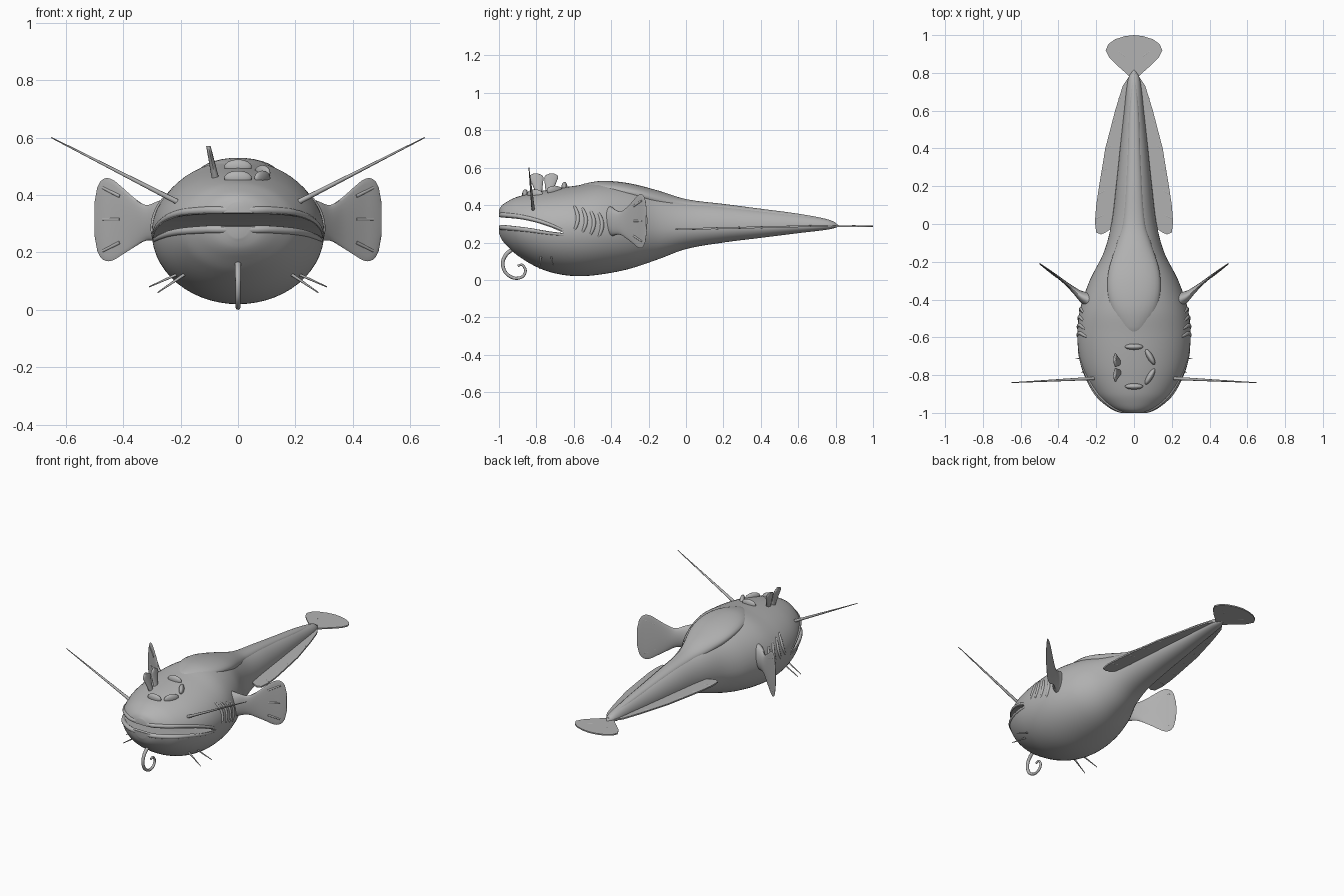
import bpy, bmesh, math
from mathutils import Vector

if "Cube" in bpy.data.objects:
    bpy.data.objects.remove(bpy.data.objects["Cube"])

skin = bpy.data.materials.new("grey_skin")
skin.diffuse_color = (0.45, 0.45, 0.45, 1)
skin.use_nodes = True
skin.node_tree.nodes["Principled BSDF"].inputs["Base Color"].default_value = skin.diffuse_color

# y, half width, top z, bottom z, height of the widest point
BODY = [(-1.0, .045, .375, .25, .315), (-.985, .10, .398, .215, .31), (-.95, .155, .422, .175, .30),
        (-.9, .205, .445, .13, .29), (-.8, .26, .47, .07, .28), (-.7, .29, .488, .035, .272),
        (-.58, .30, .505, .02, .27), (-.45, .285, .522, .03, .27), (-.3, .235, .508, .06, .27),
        (-.15, .16, .47, .11, .272), (0, .12, .425, .165, .275), (.2, .095, .40, .20, .28),
        (.4, .074, .375, .225, .283), (.6, .052, .35, .25, .286), (.75, .035, .325, .268, .288),
        (.8, .02, .307, .278, .289), (.815, .004, .293, .284, .289)]


def interp(table, t):
    """Smooth interpolation of table rows keyed by their first value."""
    n = len(table)
    i = 0
    while i < n - 2 and t > table[i + 1][0]:
        i += 1
    a, b = table[i], table[i + 1]
    p, q = table[max(i - 1, 0)], table[min(i + 2, n - 1)]
    h = b[0] - a[0]
    s = min(max((t - a[0]) / h, 0), 1)
    out = []
    for k in range(1, len(a)):
        m0 = (b[k] - p[k]) / (b[0] - p[0]) * h
        m1 = (q[k] - a[k]) / (q[0] - a[0]) * h
        out.append((2*s**3 - 3*s*s + 1) * a[k] + (s**3 - 2*s*s + s) * m0
                   + (3*s*s - 2*s**3) * b[k] + (s**3 - s*s) * m1)
    return out


def half_x(y, z):
    """Half width of the body at a given length and height."""
    w, top, bot, zc = interp(BODY, y)
    r = (z - zc) / ((top - zc) if z > zc else (zc - bot))
    return w * math.sqrt(max(0, 1 - min(1, abs(r)) ** 2))


def add(name, bm):
    bmesh.ops.recalc_face_normals(bm, faces=bm.faces)
    me = bpy.data.meshes.new(name)
    bm.to_mesh(me)
    bm.free()
    me.materials.append(skin)
    ob = bpy.data.objects.new(name, me)
    bpy.context.collection.objects.link(ob)
    return ob


def loft(name, rings):
    bm = bmesh.new()
    vs = [[bm.verts.new(p) for p in r] for r in rings]
    n = len(rings[0])
    for a, b in zip(vs, vs[1:]):
        for i in range(n):
            j = (i + 1) % n
            bm.faces.new((a[i], a[j], b[j], b[i]))
    bm.faces.new(vs[0])
    bm.faces.new(vs[-1])
    return add(name, bm)


def prism(name, outline, offset):
    """Flat outline thickened along an offset vector, centred on it."""
    o = Vector(offset) / 2
    return loft(name, [[Vector(p) - o for p in outline], [Vector(p) + o for p in outline]])


def tube(name, pts, r0, r1=None, smooth=False, ends=False):
    """Tapered round tube; smooth passes a spline through the points."""
    r1 = r0 if r1 is None else r1
    pts = [Vector(p) for p in pts]
    if smooth:
        table = [(i, *p) for i, p in enumerate(pts)]
        n = (len(pts) - 1) * 5
        pts = [Vector(interp(table, (len(pts) - 1) * i / n)) for i in range(n + 1)]
    rings, u = [], None
    for i, p in enumerate(pts):
        d = (pts[min(i + 1, len(pts) - 1)] - pts[max(i - 1, 0)]).normalized()
        u = d.orthogonal() if u is None else u - d * u.dot(d)
        u.normalize()
        v = d.cross(u)
        s = i / (len(pts) - 1)
        r = r0 + (r1 - r0) * s
        if ends:
            r *= .25 + .75 * math.sin(math.pi * s) ** .4 if 0 < s < 1 else .25
        rings.append([p + r * (math.cos(a) * u + math.sin(a) * v)
                      for a in (k * math.tau / 10 for k in range(10))])
    return loft(name, rings)


# Body
rings = []
for i in range(91):
    t = i / 90
    y = -1 + 1.815 * (t ** 1.5 if t < .9 else .9 ** 1.5 + (1 - .9 ** 1.5) * (t - .9) / .1)
    w, top, bot, zc = interp(BODY, y)
    ring = []
    for k in range(56):
        a = k * math.tau / 56
        s = math.sin(a)
        ring.append((w * math.cos(a), y, zc + s * ((top - zc) if s > 0 else (zc - bot))))
    rings.append(ring)
body = loft("body", rings)

# Mouth opening, cut through the front of the body
gap = [(-1.1, .338), (-.98, .337), (-.89, .327), (-.8, .307), (-.72, .28), (-.65, .25),
       (-.75, .262), (-.86, .278), (-.98, .29), (-1.1, .29)]
cutter = prism("mouth_cutter", [(0, y, z) for y, z in gap], (1, 0, 0))
mod = body.modifiers.new("mouth", 'BOOLEAN')
mod.operation, mod.object = 'DIFFERENCE', cutter
bpy.context.view_layer.objects.active = body
bpy.ops.object.modifier_apply(modifier="mouth")
bpy.data.objects.remove(cutter)

# Lips following the edges of the mouth
for name, rows in (("upper_lip", gap[1:6]), ("lower_lip", gap[5:9][::-1])):
    side = []
    for i in range(25):
        y = -.992 + .342 * (i / 24) ** 1.6
        z = interp(rows, max(y, -.98))[0] + (.01 if name == "upper_lip" else -.01)
        side.append((half_x(y, z) - .004, y + .006, z))
    path = [(-x, y, z) for x, y, z in side[::-1]] + side
    tube(name, path, .014, ends=True)

# Raised back ridge running to the tail
RIDGE = [(-.6, .01, -.015), (-.57, .06, 0), (-.5, .105, .006), (-.38, .138, .008), (-.25, .135, .008),
         (-.1, .09, .008), (0, .06, .007), (.3, .038, .006), (.6, .026, .004), (.8, .008, 0)]
rings = []
for i in range(50):
    y = -.6 + 1.4 * i / 49
    w, lift = interp(RIDGE, y)
    top = interp(BODY, y)[1]
    h = .045 * min(1, w / .09) + .004
    rings.append([(w * math.cos(a), y, top + lift - h + h * math.sin(a))
                  for a in (k * math.tau / 28 for k in range(28))])
loft("back_ridge", rings)

# Flat tail fin with rays
half = [(.015, .77), (.05, .805), (.09, .84), (.13, .88), (.15, .92), (.135, .953), (.1, .978), (.05, .994)]
outline = half + [(0, 1.0)] + [(-x, y) for x, y in half[::-1]]
prism("tail_fin", [(x, y, .288) for x, y in outline], (0, 0, .008))

# Pectoral fin sections: x, y, half thickness, middle z, half height
PECTORAL = [(.23, -.41, .045, .31, .085), (.28, -.385, .032, .308, .07), (.32, -.35, .02, .303, .062),
            (.36, -.315, .012, .304, .085), (.40, -.283, .009, .309, .115), (.44, -.253, .007, .313, .142),
            (.47, -.232, .006, .315, .140), (.49, -.217, .005, .316, .11), (.5, -.21, .003, .316, .055)]

for s, tag in ((1, "right"), (-1, "left")):
    rings = []
    for i in range(28):
        x = .23 + .27 * i / 27
        y, t, zc, h = interp(PECTORAL, x)
        rings.append([(s * x, y + t * math.cos(a), zc + h * math.sin(a))
                      for a in (k * math.tau / 24 for k in range(24))])
    loft(tag + "_pectoral_fin", rings)
    for k in (-1, 0, 1):
        tube(tag + "_pectoral_ray", [(s * .41, -.277, .315 + k * .08), (s * .47, -.233, .315 + k * .11)], .007, .005)
    tube(tag + "_tail_ray", [(s * .05, .89, .288), (s * .09, .83 + .09, .288)], .005, .004)

    # Long horizontal fin beside the tail, with rays
    edge = [(.1, -.01), (.15, -.045), (.175, -.055), (.2, -.045), (.207, .01), (.2, .1), (.185, .2),
            (.152, .4), (.1, .6), (.06, .73), (.02, .79), (.01, .7), (.04, .4), (.07, .1)]
    prism(tag + "_side_fin", [(s * x, y, .271 + .023 * (y + .06)) for x, y in edge], (0, 0, .009))
    for y, x in ((.03, .2), (.16, .187), (.28, .17), (.4, .147), (.54, .11), (.66, .078)):
        z = .271 + .023 * (y + .06)
        tube(tag + "_side_fin_ray", [(s * x, y, z), (s * x * .78, y + .02, z)], .006, .005)

    # Long whisker and two short chin whiskers
    tube(tag + "_whisker", [(s * .17, -.815, .355), (s * .65, -.84, .6)], .01, .002)
    tube(tag + "_short_whisker", [(s * .18, -.725, .138), (s * .31, -.71, .08)], .006, .002)
    tube(tag + "_short_whisker", [(s * .18, -.775, .128), (s * .28, -.785, .06)], .006, .002)

    # Gill folds
    for k in range(4):
        pts = []
        for j in range(11):
            u = j / 10
            z = .26 + .14 * u - .012 * k
            y = -.6 + .043 * k + .022 * math.sin(math.pi * u)
            pts.append((s * (half_x(y, z) - .004), y, z))
        tube(tag + "_gill_fold", pts, .011, ends=True)

# Curled chin barbel
curl = [(-.92, .17), (-.962, .135), (-.98, .09), (-.965, .04), (-.92, .01), (-.875, .017),
        (-.858, .05), (-.875, .08), (-.9, .075)]
tube("chin_barbel", [(0, y, z) for y, z in curl], .011, .006, smooth=True)

# Ring of lens-shaped bumps on top of the head
for k in (-90, -30, 30, 90):
    a = math.radians(k)
    x, y = .098 * math.cos(a), -.755 + .105 * math.sin(a)
    bm = bmesh.new()
    bmesh.ops.create_uvsphere(bm, u_segments=24, v_segments=12, radius=1)
    ob = add("head_bump", bm)
    ob.scale = (.016, .048, .026)
    ob.rotation_euler = (0, 0, a)
    surf = interp(BODY, y)[1] - .25 * (1 - math.sqrt(1 - (x / .28) ** 2))
    ob.location = (x, y, surf + .002)

# Two upright flaps on the left of the ring
for y0, lean in ((-.785, -1), (-.735, 1)):
    rings = []
    for i in range(13):
        u = i / 12
        x = -.078 - .025 * u
        w = (.014 + .03 * u) * (math.sqrt(max(.05, 1 - ((u - .75) / .25) ** 2)) if u > .75 else 1)
        y = y0 + lean * .018 * u
        rings.append([(x + .013 * (1 - .4 * u) * math.cos(b), y + w * math.sin(b), .455 + .115 * u)
                      for b in (j * math.tau / 16 for j in range(16))])
    loft("head_flap", rings)

# Smooth shading with crisp edges
bpy.ops.object.select_all(action='SELECT')
bpy.context.view_layer.objects.active = body
bpy.ops.object.shade_smooth_by_angle(angle=math.radians(40))
